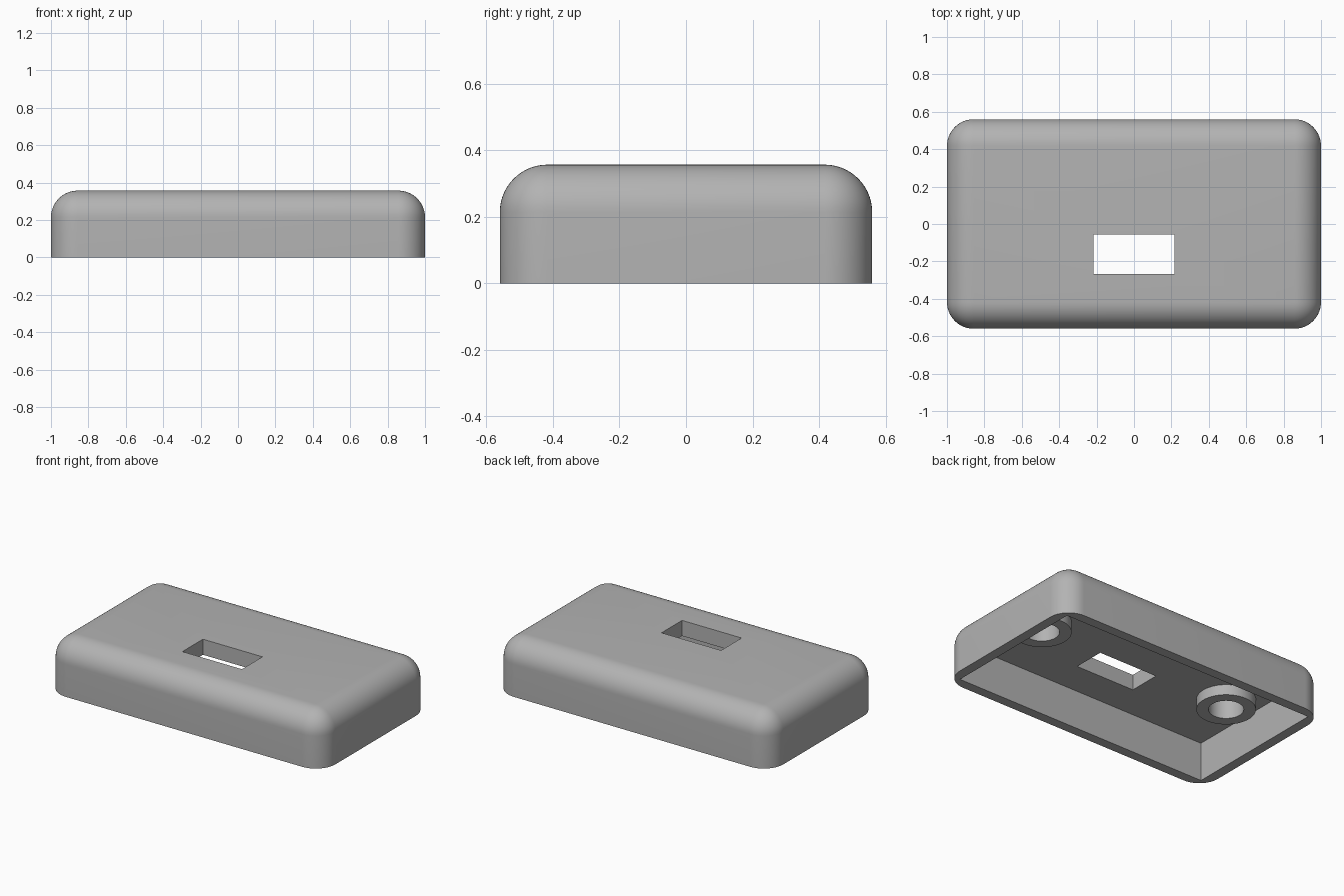
import bpy, bmesh
from mathutils import Matrix, Vector

if "Cube" in bpy.data.objects:
    bpy.data.objects.remove(bpy.data.objects["Cube"], do_unlink=True)

# Overall sizes
HALF_X, HALF_Y, HEIGHT, ROUND = 1.0, 0.56, 0.357, 0.143
CEILING, BOSS_BOTTOM, HOLE_TOP = 0.255, 0.186, 0.315
BOSS_X, BOSS_R, HOLE_R = 0.715, 0.177, 0.105

grey = bpy.data.materials.new("light_grey_plastic")
grey.use_nodes = True
grey.diffuse_color = (0.45, 0.45, 0.45, 1)
grey.node_tree.nodes["Principled BSDF"].inputs["Base Color"].default_value = grey.diffuse_color


def finish(name, bm):
    mesh = bpy.data.meshes.new(name)
    bm.to_mesh(mesh)
    bm.free()
    mesh.materials.append(grey)
    obj = bpy.data.objects.new(name, mesh)
    bpy.context.collection.objects.link(obj)
    return obj


def box(bm, lo, hi):
    lo, hi = Vector(lo), Vector(hi)
    mat = Matrix.Translation((lo + hi) / 2) @ Matrix.Diagonal((*(hi - lo), 1))
    bmesh.ops.create_cube(bm, size=1, matrix=mat)


def cylinder(name, x, radius, z0, z1):
    bm = bmesh.new()
    bmesh.ops.create_cone(bm, cap_ends=True, segments=64, radius1=radius, radius2=radius,
                          depth=z1 - z0, matrix=Matrix.Translation((x, 0, (z0 + z1) / 2)))
    return finish(name, bm)


def combine(target, tool, operation):
    mod = target.modifiers.new(tool.name, "BOOLEAN")
    mod.operation, mod.solver, mod.object = operation, "EXACT", tool
    bpy.context.view_layer.objects.active = target
    bpy.ops.object.modifier_apply(modifier=mod.name)
    bpy.data.objects.remove(tool, do_unlink=True)


# Outer shell: block with every edge rounded except those at the base
bm = bmesh.new()
box(bm, (-HALF_X, -HALF_Y, 0), (HALF_X, HALF_Y, HEIGHT))
edges = [e for e in bm.edges if max(v.co.z for v in e.verts) > 0.1]
bmesh.ops.bevel(bm, geom=edges, offset=ROUND, segments=14, profile=0.5, affect="EDGES")
cover = finish("cover_shell", bm)

# Square-cornered hollow underneath
bm = bmesh.new()
box(bm, (-0.935, -0.495, -0.1), (0.935, 0.495, CEILING))
combine(cover, finish("cavity_cutter", bm), "DIFFERENCE")

# Rectangular slot through the top
bm = bmesh.new()
box(bm, (-0.216, -0.268, 0.1), (0.216, -0.055, 0.5))
combine(cover, finish("slot_cutter", bm), "DIFFERENCE")

# Round screw bosses with blind holes
for side in (-1, 1):
    combine(cover, cylinder("screw_boss", side * BOSS_X, BOSS_R, BOSS_BOTTOM, CEILING + 0.03), "UNION")
    combine(cover, cylinder("screw_hole", side * BOSS_X, HOLE_R, 0.1, HOLE_TOP), "DIFFERENCE")

# Smooth curved surfaces, keep hard edges
bpy.ops.object.select_all(action="DESELECT")
cover.select_set(True)
bpy.context.view_layer.objects.active = cover
bpy.ops.object.shade_smooth_by_angle(angle=0.52)
